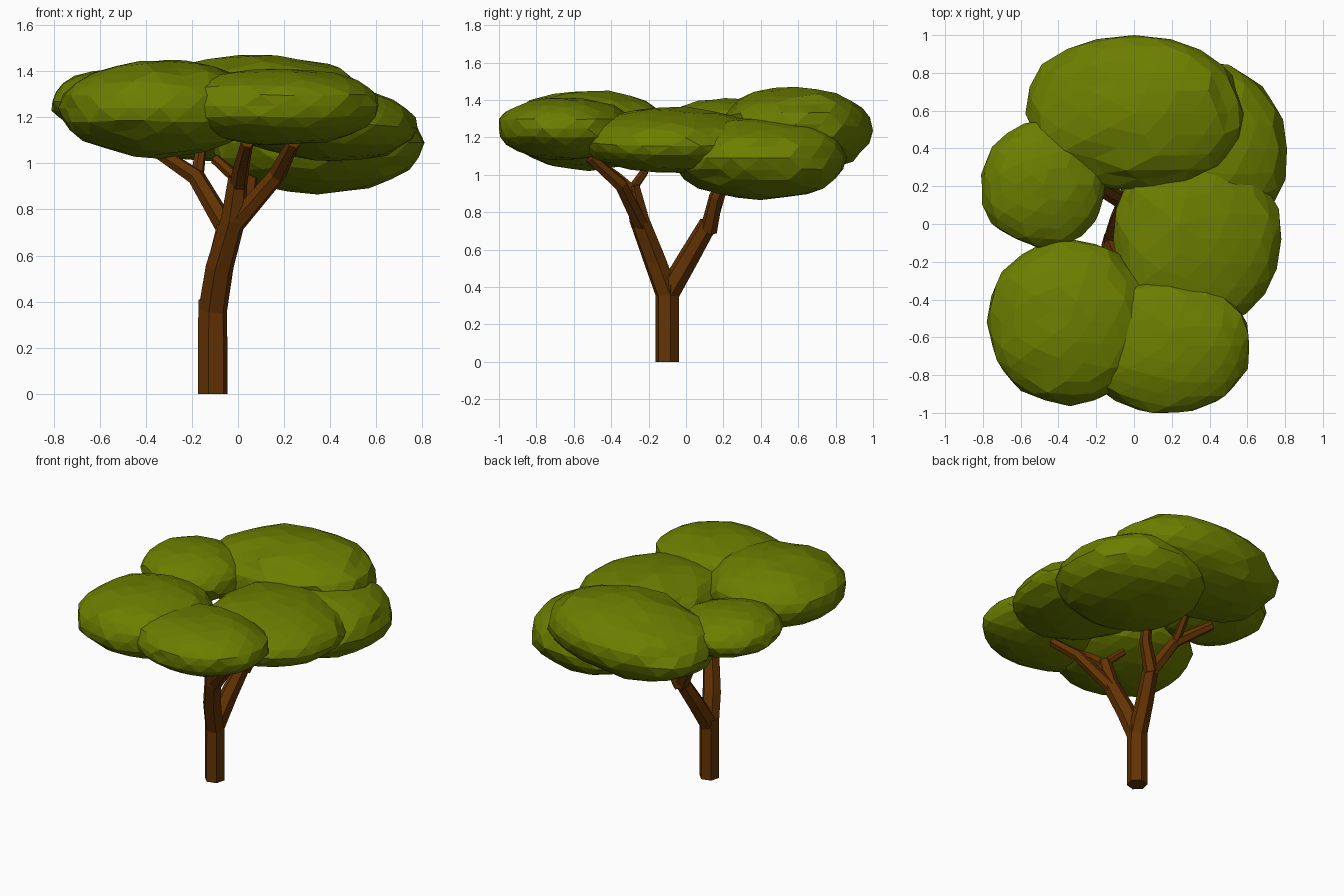
import bpy, bmesh, math
from mathutils import Vector, noise

if "Cube" in bpy.data.objects:
    bpy.data.objects.remove(bpy.data.objects["Cube"])


def material(name, color):
    m = bpy.data.materials.new(name)
    m.diffuse_color = (*color, 1)
    m.use_nodes = True
    m.node_tree.nodes["Principled BSDF"].inputs["Base Color"].default_value = m.diffuse_color
    return m


BARK = material("bark", (0.125, 0.033, 0.001))
LEAF = material("leaf", (0.15, 0.21, 0.0))


def finish(bm, name, mat):
    bmesh.ops.recalc_face_normals(bm, faces=bm.faces)
    me = bpy.data.meshes.new(name)
    bm.to_mesh(me)
    bm.free()
    me.materials.append(mat)
    ob = bpy.data.objects.new(name, me)
    bpy.context.collection.objects.link(ob)
    return ob


def limb(name, points, radii, sides=6):
    """Faceted tapering tube along a path."""
    pts = [Vector(p) for p in points]
    bm = bmesh.new()
    rings = []
    for i, (p, r) in enumerate(zip(pts, radii)):
        d = (pts[min(i + 1, len(pts) - 1)] - pts[max(i - 1, 0)]).normalized()
        u = Vector((0, 1, 0)).cross(d).normalized()
        v = d.cross(u)
        angles = [math.tau * k / sides + 0.26 for k in range(sides)]
        rings.append([bm.verts.new(p + r * (math.cos(a) * u + math.sin(a) * v))
                      for a in angles])
    for a, b in zip(rings, rings[1:]):
        for k in range(sides):
            n = (k + 1) % sides
            bm.faces.new((a[k], a[n], b[n], b[k]))
    bm.faces.new(rings[0])
    bm.faces.new(rings[-1])
    return finish(bm, name, BARK)


def foliage(name, lo, hi, seed, power, tilt):
    """Lumpy low-poly ellipsoid fitted to a box; power < 1 is fuller, tilt lifts +x."""
    bm = bmesh.new()
    bmesh.ops.create_icosphere(bm, subdivisions=3, radius=1)
    offset = Vector((seed * 7.3, seed * 3.1, seed * 5.7))
    for v in bm.verts:
        lump = 1 + 0.05 * noise.noise(v.co * 1.6 + offset) \
            + 0.06 * noise.noise(v.co * 4 + offset)
        v.co = Vector([math.copysign(abs(c) ** power, c) for c in v.co]) * lump
        v.co.z += tilt * v.co.x
    for axis in range(3):
        a = min(v.co[axis] for v in bm.verts)
        b = max(v.co[axis] for v in bm.verts)
        for v in bm.verts:
            t = (v.co[axis] - a) / (b - a)
            v.co[axis] = lo[axis] + t * (hi[axis] - lo[axis])
    return finish(bm, name, LEAF)


# trunk and the two main limbs
limb("trunk", [(-0.11, -0.10, 0), (-0.11, -0.10, 0.2), (-0.11, -0.10, 0.41)],
     [0.066, 0.066, 0.064])
limb("front_limb", [(-0.11, -0.10, 0.36), (-0.08, -0.17, 0.55),
                    (-0.02, -0.25, 0.76), (0.0, -0.29, 0.94)],
     [0.064, 0.062, 0.055, 0.043])
limb("back_limb", [(-0.11, -0.10, 0.36), (-0.08, 0.01, 0.55), (-0.04, 0.12, 0.74)],
     [0.062, 0.057, 0.050])

# forks of the front limb
limb("front_branch_centre", [(0.0, -0.28, 0.90), (0.015, -0.38, 0.99), (0.04, -0.52, 1.09)],
     [0.040, 0.035, 0.028])
limb("front_branch_right", [(-0.02, -0.24, 0.73), (0.17, -0.35, 0.95), (0.24, -0.51, 1.09)],
     [0.045, 0.038, 0.030])
limb("front_twig", [(0.01, -0.29, 0.92), (-0.10, -0.22, 1.02)], [0.027, 0.023])

# forks of the back limb
limb("back_branch_left", [(-0.04, 0.11, 0.70), (-0.18, 0.19, 0.94), (-0.36, 0.34, 1.06)],
     [0.047, 0.039, 0.029])
limb("back_twig", [(-0.18, 0.18, 0.92), (-0.16, 0.32, 1.07)], [0.030, 0.024])
limb("back_branch_right", [(-0.04, 0.12, 0.70), (0.04, 0.16, 0.88), (0.07, 0.22, 1.02)],
     [0.047, 0.038, 0.030])

# canopy clumps: low corner, high corner, fullness, tilt
clumps = {
    "foliage_back": ((-0.575, 0.18, 1.0), (0.58, 1.0, 1.47), 0.92, 0.15),
    "foliage_left": ((-0.81, -0.14, 1.10), (-0.15, 0.55, 1.41), 1.0, -0.1),
    "foliage_front_left": ((-0.78, -0.965, 1.02), (0.10, -0.08, 1.45), 1.0, 0.0),
    "foliage_front_right": ((-0.27, -1.0, 1.08), (0.61, -0.28, 1.41), 0.95, 0.0),
    "foliage_right": ((-0.11, -0.57, 1.01), (0.78, 0.42, 1.365), 0.97, -0.2),
    "foliage_back_right": ((-0.13, -0.06, 0.865), (0.81, 0.86, 1.31), 0.93, 0.0),
}
for i, (name, (lo, hi, power, tilt)) in enumerate(clumps.items()):
    foliage(name, lo, hi, i + 1, power, tilt)
